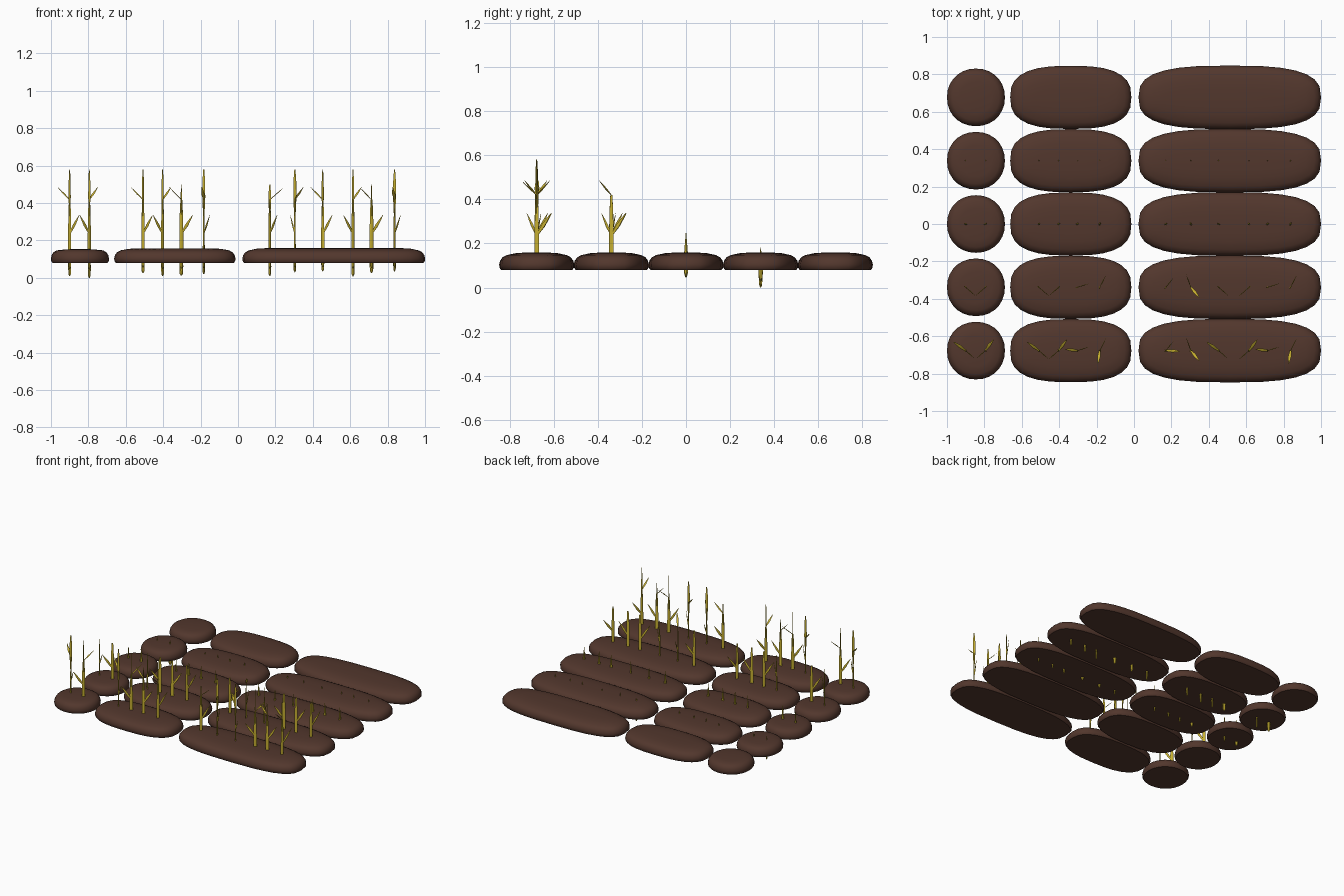
import bpy, bmesh, math
from mathutils import Vector

if "Cube" in bpy.data.objects:
    bpy.data.objects.remove(bpy.data.objects["Cube"])


def material(name, rgb):
    m = bpy.data.materials.new(name)
    m.diffuse_color = (*rgb, 1)
    m.use_nodes = True
    m.node_tree.nodes["Principled BSDF"].inputs["Base Color"].default_value = m.diffuse_color
    return m


SOIL = material("soil", (0.085, 0.038, 0.026))
STRAW = material("straw", (0.58, 0.44, 0.03))


def finish(bm, name, mat):
    bmesh.ops.recalc_face_normals(bm, faces=bm.faces)
    me = bpy.data.meshes.new(name)
    bm.to_mesh(me)
    bm.free()
    me.materials.append(mat)
    ob = bpy.data.objects.new(name, me)
    bpy.context.collection.objects.link(ob)
    return ob


def loft(bm, rings):
    loops = [[bm.verts.new(p) for p in r] for r in rings]
    n = len(loops[0])
    for a, b in zip(loops, loops[1:]):
        for i in range(n):
            bm.faces.new((a[i], a[(i + 1) % n], b[(i + 1) % n], b[i]))
    bm.faces.new(loops[0][::-1])
    bm.faces.new(loops[-1])


def blade(bm, a, b, width_axis, profile, thick=0.3, sides=6):
    """Flattened spindle from a to b; profile = (fraction, half width)."""
    a, b = Vector(a), Vector(b)
    d = (b - a).normalized()
    w = Vector(width_axis)
    w = (w - d * w.dot(d)).normalized()
    t = d.cross(w)
    loft(bm, [[a.lerp(b, f) + w * r * math.cos(k * math.tau / sides)
               + t * r * thick * math.sin(k * math.tau / sides)
               for k in range(sides)] for f, r in profile])


# Flat-bottomed rounded soil mound with superellipse outline
def mound(name, cx, cy, rx, ry, top, power):
    bm = bmesh.new()
    prof = [(0.95, 0.08), (0.995, 0.09), (1, 0.105), (0.975, 0.122),
            (0.91, 0.137), (0.8, 0.147), (0.55, top - 0.003), (0.25, top)]
    rings = []
    for s, z in prof:
        inset = (1 - s) * ry
        ring = []
        for k in range(28):
            c, n = math.cos(k * math.tau / 28), math.sin(k * math.tau / 28)
            e = 2 / power
            ring.append((cx + (rx - inset) * math.copysign(abs(c) ** e, c),
                         cy + (ry - inset) * math.copysign(abs(n) ** e, n), z))
        rings.append(ring)
    loft(bm, rings)
    ob = finish(bm, name, SOIL)
    for p in ob.data.polygons:
        p.use_smooth = True
    ob.data.set_sharp_from_angle(angle=math.radians(40))


# Plant kinds: upper leaf offset, lower leaf offset, stalk top
KINDS = {
    "A": ((-0.065, 0.047), (0.052, -0.045), 0.58),
    "B": ((0.045, 0.06), (-0.052, -0.045), 0.58),
    "C": ((-0.065, 0.008), (0.062, 0.02), 0.50),
    "D": ((-0.01, -0.07), (0.033, 0.065), 0.58),
    "E": ((0.077, -0.003), (0.04, 0.05), 0.50),
    "F": ((0.045, -0.055), (-0.025, 0.068), 0.58),
}
LEAF = [(0, 0.004), (0.45, 0.0085), (0.75, 0.005), (1, 0.0008)]
SHOOT = [(0, 0.003), (0.06, 0.009), (0.3, 0.011), (0.6, 0.008), (1, 0.001)]
STALK = [(0, 0.011), (0.4, 0.011), (0.75, 0.009), (1, 0.005)]
TOP = [(0, 0.004), (0.4, 0.009), (0.75, 0.008), (1, 0.003)]


def plant(name, x, y, kind, stage, dip):
    (ux, uy), (lx, ly), top = KINDS[kind]
    along, across = (lx, ly, 0), (-ly, lx, 0)
    bm = bmesh.new()
    if stage == 1:
        blade(bm, (x, y, dip), (x, y, 0.182), along, SHOOT, 0.6)
    elif stage == 2:
        blade(bm, (x, y, 0.045 + dip / 3), (x, y, 0.25), along, SHOOT, 0.6)
    else:
        # lower stalk and leaf
        blade(bm, (x, y, 0.12), (x, y, 0.42), along, STALK)
        blade(bm, (x, y, 0.235), (x + lx, y + ly, 0.337), (0, 0, 1), LEAF)
        # upper leaf and stalk tip
        if stage == 4 or kind == "F":
            blade(bm, (x, y, 0.418), (x + ux, y + uy, 0.485), (-uy, ux, 0), LEAF)
        if stage == 4:
            blade(bm, (x, y, 0.33), (x, y, top), across, TOP)
    finish(bm, name, STRAW)


# Beds: name, centre x, radii, top, outline power, plants (x, kind, root depth)
BEDS = [
    ("small", -0.845, 0.155, 0.154, 0.154, 2.1,
     [(-0.90, "A", 0.01), (-0.795, "B", 0.0)]),
    ("medium", -0.338, 0.324, 0.169, 0.158, 2.7,
     [(-0.508, "A", 0.025), (-0.403, "B", 0.01), (-0.303, "C", 0.012),
      (-0.183, "D", 0.02)]),
    ("large", 0.512, 0.488, 0.17, 0.159, 2.9,
     [(0.17, "E", 0.01), (0.304, "F", 0.03), (0.453, "A", 0.035),
      (0.615, "B", 0.008), (0.714, "C", 0.027), (0.837, "D", 0.035)]),
]

# Five growth stages from bare soil at the back to ripe at the front
for stage in range(5):
    y = 0.677 - 0.3385 * stage
    for size, cx, rx, ry, top, power, plants in BEDS:
        mound(f"{size}_soil_mound_{stage}", cx, y, rx, ry, top, power)
        if stage:
            for i, (px, kind, dip) in enumerate(plants):
                plant(f"{size}_stalk_{stage}_{i}", px, y, kind, stage, dip)
